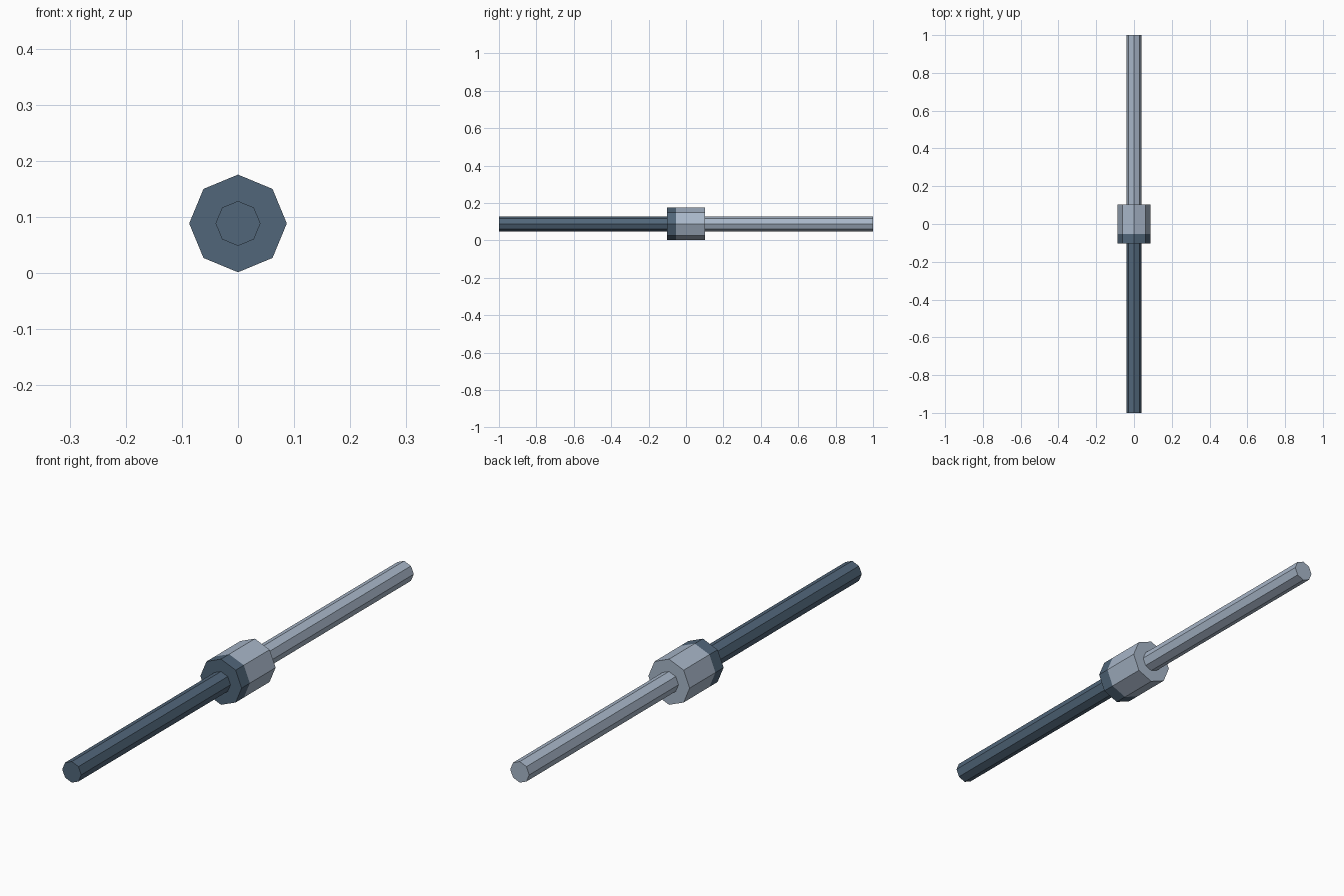
import bpy, math
from mathutils import Matrix

if "Cube" in bpy.data.objects:
    bpy.data.objects.remove(bpy.data.objects["Cube"])

AXIS_Z = 0.0885      # height of the common axis
SPLIT = -0.053       # where the dark paint ends on the hub


def material(name, rgb):
    m = bpy.data.materials.new(name)
    m.diffuse_color = (*rgb, 1)
    m.use_nodes = True
    m.node_tree.nodes["Principled BSDF"].inputs["Base Color"].default_value = m.diffuse_color
    return m


dark = material("dark slate blue", (0.082, 0.133, 0.193))
light = material("pale blue grey", (0.39, 0.47, 0.58))


def prism(name, radius, y0, y1, mat, open_front=False, open_back=False):
    """Flat-sided octagonal bar along y with a corner pointing up."""
    ring = [(radius * math.sin(i * math.pi / 4), radius * math.cos(i * math.pi / 4) + AXIS_Z)
            for i in range(8)]
    verts = [(x, y, z) for y in (y0, y1) for x, z in ring]
    faces = [(i, i + 8, (i + 1) % 8 + 8, (i + 1) % 8) for i in range(8)]
    if not open_front:
        faces.append(tuple(range(8)))
    if not open_back:
        faces.append(tuple(range(15, 7, -1)))
    # the ring runs clockwise seen from +y, so reverse every face to point outward
    faces = [tuple(reversed(f)) for f in faces]
    mesh = bpy.data.meshes.new(name)
    mesh.from_pydata(verts, [], faces)
    mesh.materials.append(mat)
    import bmesh
    bm = bmesh.new()
    bm.from_mesh(mesh)
    # point normals away from the axis / ends
    bm.normal_update()
    for f in bm.faces:
        c = f.calc_center_median()
        c.z -= AXIS_Z
        c.y -= (y0 + y1) / 2
        if f.normal.dot(c) < 0:
            f.normal_flip()
    bm.to_mesh(mesh)
    bm.free()
    obj = bpy.data.objects.new(name, mesh)
    bpy.context.collection.objects.link(obj)
    return obj


# thin shafts on either side of the hub
prism("front_shaft", 0.04, -1.0, -0.102, dark, open_back=True)
prism("rear_shaft", 0.04, 0.102, 1.0, light, open_front=True)

# thick central hub, dark front band and light rear body
prism("hub_front_band", 0.087, -0.102, SPLIT, dark, open_back=True)
prism("hub_body", 0.087, SPLIT, 0.102, light, open_front=True)
